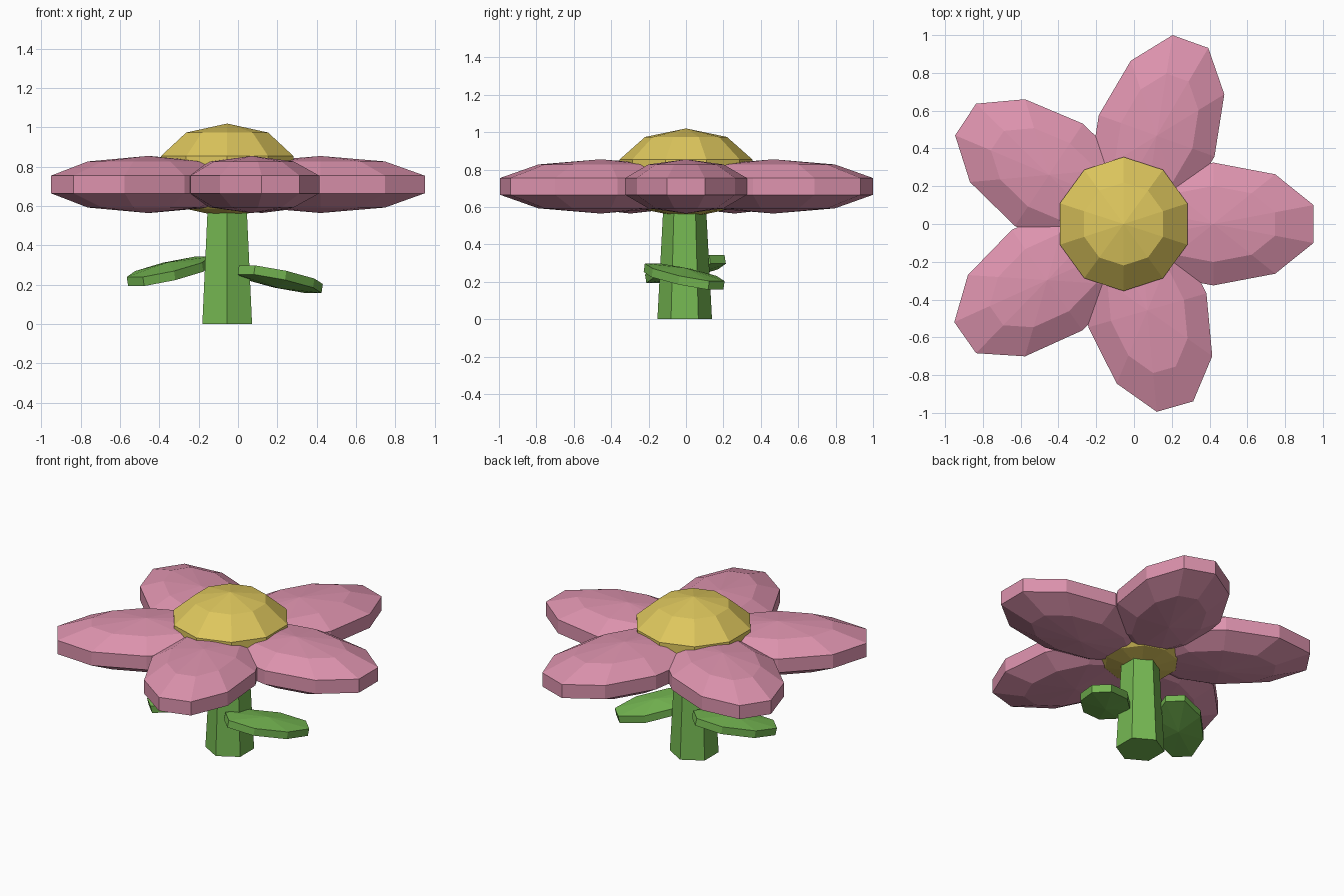
import bpy, math
from mathutils import Matrix, Vector

if "Cube" in bpy.data.objects:
    bpy.data.objects.remove(bpy.data.objects["Cube"])


def material(name, rgb):
    m = bpy.data.materials.new(name)
    m.diffuse_color = (*rgb, 1.0)
    m.use_nodes = True
    m.node_tree.nodes["Principled BSDF"].inputs["Base Color"].default_value = m.diffuse_color
    return m


PINK = material("petal pink", (0.72, 0.29, 0.42))
YELLOW = material("centre yellow", (0.73, 0.57, 0.11))
GREEN = material("stem green", (0.18, 0.48, 0.085))


def build(name, verts, faces, mat):
    me = bpy.data.meshes.new(name)
    me.from_pydata(verts, [], faces)
    me.materials.append(mat)
    ob = bpy.data.objects.new(name, me)
    bpy.context.collection.objects.link(ob)
    return ob


def lathe(rows, segs, start):
    """Rings of (radius, z), bottom to top; a zero radius makes a pole."""
    verts, rings, faces = [], [], []
    for r, z in rows:
        n = segs if r > 1e-6 else 1
        base = len(verts)
        rings.append([base + i % n for i in range(segs)])
        for i in range(n):
            a = start + math.tau * i / segs
            verts.append(Vector((r * math.cos(a), r * math.sin(a), z)))
    for lo, hi in zip(rings, rings[1:]):
        for i in range(segs):
            j = (i + 1) % segs
            f = [lo[i], lo[j], hi[j], hi[i]]
            faces.append(list(dict.fromkeys(f)))
    return verts, faces, rings


def ellipsoid(name, loc, radii, segs, bands, mat, yaw=0.0, pitch=0.0):
    rows = []
    for k in range(bands + 1):
        t = -math.pi / 2 + math.pi * k / bands
        rows.append((max(math.cos(t), 0), math.sin(t)))
    verts, faces, _ = lathe(rows, segs, math.pi / segs)
    mtx = (Matrix.Translation(loc)
           @ Matrix.Rotation(math.radians(yaw), 4, 'Z')
           @ Matrix.Rotation(math.radians(pitch), 4, 'Y')
           @ Matrix.Diagonal((*radii, 1.0)))
    return build(name, [mtx @ v for v in verts], faces, mat)


# Five petals, slightly irregular around the centre: x, y, direction
petals = [(0.42, 0.0, 0), (0.12, 0.467, 70.3), (-0.45, 0.26, 146.4),
          (-0.46, -0.297, 215.1), (0.071, -0.457, -74)]
for i, (x, y, yaw) in enumerate(petals):
    ellipsoid(f"petal_{i + 1}", (x, y, 0.71), (0.586, 0.342, 0.145),
              10, 5, PINK, yaw)

# Domed flower centre
ellipsoid("flower_centre", (-0.055, 0, 0.78), (0.373, 0.373, 0.24),
          10, 5, YELLOW)

# Tapered hexagonal stem
v, f, rings = lathe([(0.146, 0), (0.109, 0.7)], 6, math.pi / 6)
f += [rings[0][::-1], rings[1]]
build("stem", [p + Vector((-0.055, -0.007, 0)) for p in v], f, GREEN)

# Two drooping leaves set diagonally on opposite sides
for name, loc, yaw, pitch in (("right_leaf", (0.215, -0.01, 0.228), 45, 11),
                              ("left_leaf", (-0.35, -0.003, 0.268), 225, 12)):
    ellipsoid(name, loc, (0.31, 0.175, 0.047), 8, 3, GREEN, yaw, pitch)
